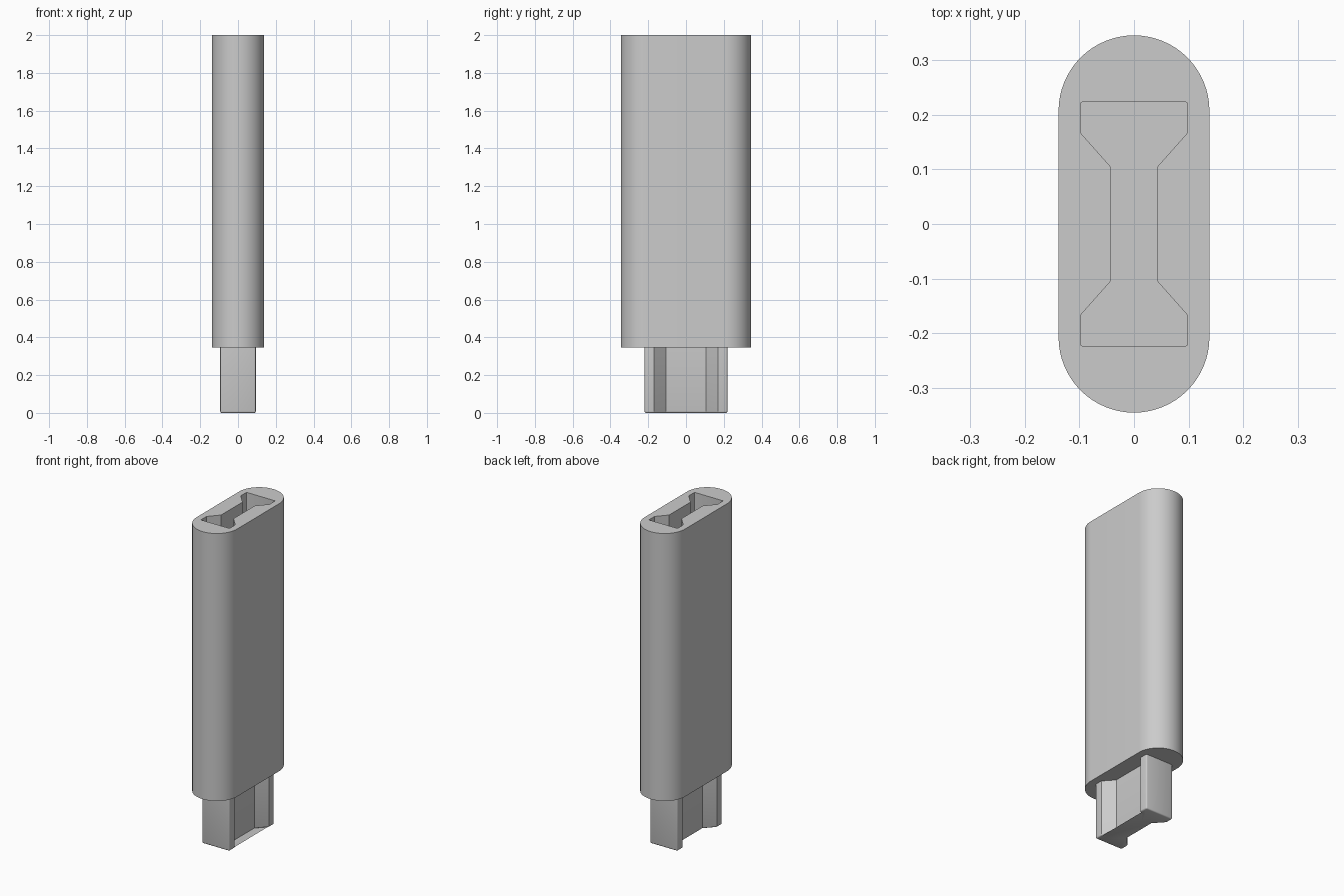
import bpy
import bmesh
from math import pi, cos, sin, radians

cube = bpy.data.objects.get("Cube")
if cube:
    bpy.data.objects.remove(cube, do_unlink=True)

HEIGHT = 2.0
SHOULDER = 0.345      # underside of the body, top of the visible plug
RADIUS = 0.138        # rounded ends of the body
STRAIGHT = 0.207      # half length of the flat sides

grey = bpy.data.materials.new("plain_grey")
grey.use_nodes = True
grey.diffuse_color = (0.6, 0.6, 0.6, 1)
grey.node_tree.nodes["Principled BSDF"].inputs["Base Color"].default_value = (0.6, 0.6, 0.6, 1)


def prism(name, outline, z0, z1, corner=0.0, foot=0.0):
    """Extrude an outline; optionally soften its end corners and lower rim."""
    bm = bmesh.new()
    base = bm.faces.new([bm.verts.new((x, y, z0)) for x, y in outline])
    ret = bmesh.ops.extrude_face_region(bm, geom=[base])
    for v in ret["geom"]:
        if isinstance(v, bmesh.types.BMVert):
            v.co.z = z1
    bmesh.ops.recalc_face_normals(bm, faces=bm.faces)
    if corner:
        far = max(abs(y) for x, y in outline) - 0.001
        edges = [e for e in bm.edges
                 if abs(e.verts[0].co.z - e.verts[1].co.z) > 0.1
                 and abs(e.verts[0].co.y) > far]
        bmesh.ops.bevel(bm, geom=edges, offset=corner, segments=3,
                        profile=0.5, affect='EDGES')
    if foot:
        edges = [e for e in bm.edges if all(v.co.z < z0 + 0.001 for v in e.verts)]
        bmesh.ops.bevel(bm, geom=edges, offset=foot, segments=3,
                        profile=0.5, affect='EDGES')
    bmesh.ops.recalc_face_normals(bm, faces=bm.faces)
    mesh = bpy.data.meshes.new(name)
    bm.to_mesh(mesh)
    bm.free()
    mesh.materials.append(grey)
    obj = bpy.data.objects.new(name, mesh)
    bpy.context.collection.objects.link(obj)
    return obj


def activate(obj):
    bpy.ops.object.select_all(action='DESELECT')
    obj.select_set(True)
    bpy.context.view_layer.objects.active = obj


def key_outline(wide, end, shoulder, neck, neck_end):
    """Double flared key section, mirrored from one quarter."""
    quarter = [(wide, end), (wide, shoulder), (neck, neck_end)]
    right = quarter + [(x, -y) for x, y in reversed(quarter)]
    return right + [(-x, -y) for x, y in right]


def stadium(steps=32):
    top = [(RADIUS * cos(pi * i / steps), STRAIGHT + RADIUS * sin(pi * i / steps))
           for i in range(steps + 1)]
    return top + [(-x, -y) for x, y in top]


# Body with a keyed socket sunk in its top
body = prism("body", stadium(), SHOULDER, HEIGHT)
socket = prism("socket_cutter", key_outline(0.098, 0.223, 0.167, 0.042, 0.104),
               HEIGHT - 0.36, HEIGHT + 0.1, corner=0.004)
cut = body.modifiers.new("socket", 'BOOLEAN')
cut.operation = 'DIFFERENCE'
cut.solver = 'EXACT'
cut.object = socket
activate(body)
bpy.ops.object.modifier_apply(modifier=cut.name)
bpy.data.objects.remove(socket, do_unlink=True)

# Matching plug below the body
plug = prism("plug", key_outline(0.094, 0.219, 0.169, 0.038, 0.107),
             0.0, SHOULDER + 0.01, corner=0.008, foot=0.008)

for part in (body, plug):
    activate(part)
    bpy.ops.object.shade_smooth_by_angle(angle=radians(32))
